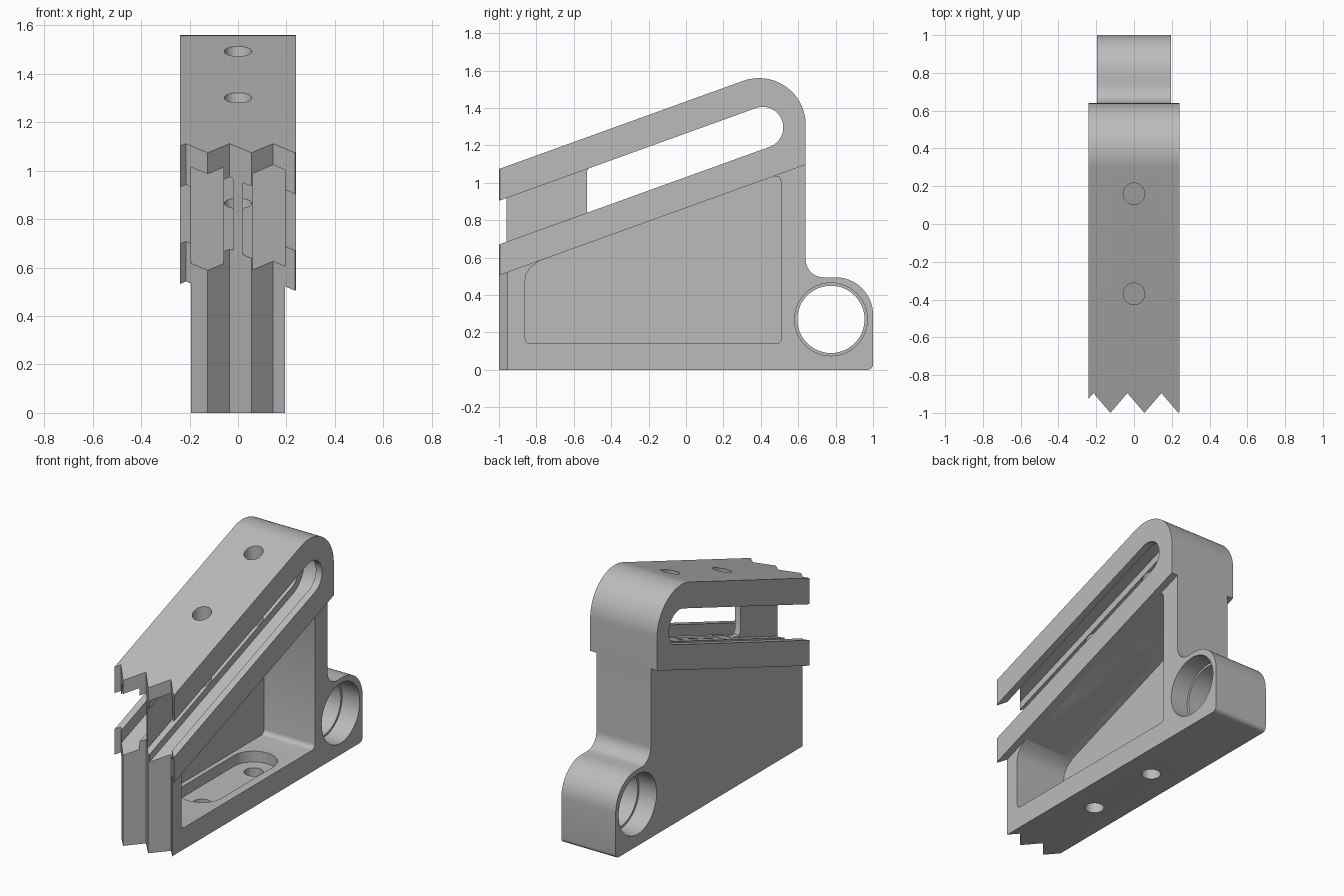
import bpy
import bmesh
from math import sin, cos, radians, atan, pi

cube = bpy.data.objects.get("Cube")
if cube:
    bpy.data.objects.remove(cube)

SLOPE = 0.361
TILT = atan(SLOPE)
HOLES_Y = (-0.37, 0.16)

grey = bpy.data.materials.new("plain_grey")
grey.use_nodes = True
COLOUR = (0.5, 0.5, 0.5, 1)
grey.diffuse_color = COLOUR
grey.node_tree.nodes["Principled BSDF"].inputs["Base Color"].default_value = COLOUR


def arc(cy, cz, r, a0, a1, n=16):
    """Points of an arc, angles in degrees."""
    return [(cy + r * cos(radians(a0 + (a1 - a0) * i / n)),
             cz + r * sin(radians(a0 + (a1 - a0) * i / n))) for i in range(n + 1)]


def prism(name, pts, lo, hi, axis="x"):
    """Extrude a profile along x (profile in y, z) or z (profile in x, y)."""
    bm = bmesh.new()
    place = (lambda p, h: (h, p[0], p[1])) if axis == "x" else (lambda p, h: (p[0], p[1], h))
    face = bm.faces.new([bm.verts.new(place(p, lo)) for p in pts])
    top = bmesh.ops.extrude_face_region(bm, geom=[face])["geom"]
    move = (hi - lo, 0, 0) if axis == "x" else (0, 0, hi - lo)
    bmesh.ops.translate(bm, vec=move, verts=[v for v in top if isinstance(v, bmesh.types.BMVert)])
    bmesh.ops.recalc_face_normals(bm, faces=bm.faces)
    mesh = bpy.data.meshes.new(name)
    bm.to_mesh(mesh)
    bm.free()
    ob = bpy.data.objects.new(name, mesh)
    bpy.context.collection.objects.link(ob)
    mesh.materials.append(grey)
    return ob


def cut(ob, cutters):
    """Subtract the cutters from the part and remove them."""
    bpy.context.view_layer.objects.active = ob
    for c in cutters:
        mod = ob.modifiers.new("cut", "BOOLEAN")
        mod.operation = "DIFFERENCE"
        mod.solver = "EXACT"
        mod.object = c
        bpy.ops.object.modifier_apply(modifier=mod.name)
        bpy.data.objects.remove(c)


def slot(r, start=None):
    """Inclined slot with a round rear end; open in front unless start is given."""
    cy, cz = 0.41, 1.296
    pts = arc(cy, cz, r, -90 + 180 * TILT / pi, 90 + 180 * TILT / pi, 24)
    y0 = -1.3 if start is None else start
    mid, half = cz + (y0 - cy) * SLOPE, r / cos(TILT)
    if start is None:
        return pts + [(y0, mid + half), (y0, mid - half)]
    b = 0.04
    return pts + [(y0 + b, mid + half + b * SLOPE), (y0, mid + half - b),
                  (y0, mid - half + b), (y0 + b * 0.3, mid - half + b * 0.4),
                  (y0 + b, mid - half + b * SLOPE)]


def teeth():
    """Zigzag cutter for the front."""
    pts = [(-0.305, -1.0)]
    for i in range(6):
        pts.append((-0.215 + 0.09 * i, -0.895 if i % 2 == 0 else -1.0))
    return prism("teeth_cutter", pts + [(0.325, -0.895), (0.325, -1.4), (-0.305, -1.4)],
                 -0.5, 2, "z")


def bolt_holes(lo, hi):
    return [prism("hole_cutter", arc(0, y, 0.057, 0, 348.75, 31), lo, hi, "z") for y in HOLES_Y]


def base_z(y):
    return 0.505 + (y + 1) * SLOPE


# Lower block with the rounded barrel at the back
outline = [(-1.1, 0)] + arc(0.97, 0.03, 0.03, -90, 0, 5)
outline += arc(0.80, 0.295, 0.20, 0, 90)
outline += arc(0.735, 0.59, 0.095, -90, -180)
outline += [(0.64, base_z(0.64)), (-1.1, base_z(-1.1))]
block = prism("lower_block", outline, -0.195, 0.195)

# Side pocket, open on +x and up to the head
pocket = arc(-0.83, 0.17, 0.03, 180, 270, 5) + arc(0.48, 0.17, 0.03, 270, 360, 5)
pocket += [(0.51, 1.0), (0.50, 1.03), (0.47, base_z(0.47)), (-0.78, base_z(-0.78)),
           (-0.83, 0.55), (-0.855, 0.51), (-0.86, 0.48)]

# Oblong recess in the pocket floor
recess = arc(0, HOLES_Y[1], 0.14, 0, 180) + arc(0, HOLES_Y[0], 0.14, 180, 360)


def ring(r):
    return arc(0.775, 0.27, r, 0, 352.5, 47)


cut(block, [teeth(),
            prism("pocket_cutter", pocket, -0.17, 0.4),
            prism("recess_cutter", recess, 0.07, 0.2, "z"),
            prism("bore_cutter", ring(0.18), -0.5, 0.5),
            prism("left_counterbore", ring(0.195), 0.07, 0.5),
            prism("right_counterbore", ring(0.195), -0.5, -0.07)] + bolt_holes(-0.2, 0.12))

# Inclined head with its rounded back
end = arc(0.39, 1.31, 0.25, 0, 90 + 180 * TILT / pi, 24)
last = end[-1]
profile = [(-1.1, base_z(-1.1)), (0.64, base_z(0.64))] + end
profile.append((-1.1, last[1] - (last[0] + 1.1) * SLOPE))
head = prism("slotted_head", profile, -0.24, 0.24)

# Stepped slot: thin lips, deep side channels, raised rail, thin front web
steps = [(0.02, 0.10, 0.14), (0.06, 0.195, 0.187), (0.10, 0.40, 0.11)]
channels = []
for side in (-1, 1):
    for a, b, r in steps:
        lo, hi = sorted((side * a, side * b))
        channels.append(prism("channel_cutter", slot(r), lo, hi))
channels.append(prism("web_cutter", slot(0.138, -0.53), -0.04, 0.04))
cut(head, [teeth()] + channels + bolt_holes(0.3, 2))

# Smooth curved walls, keep edges sharp
for ob in bpy.context.view_layer.objects:
    ob.select_set(ob in (block, head))
bpy.context.view_layer.objects.active = head
bpy.ops.object.shade_smooth_by_angle(angle=radians(30))
